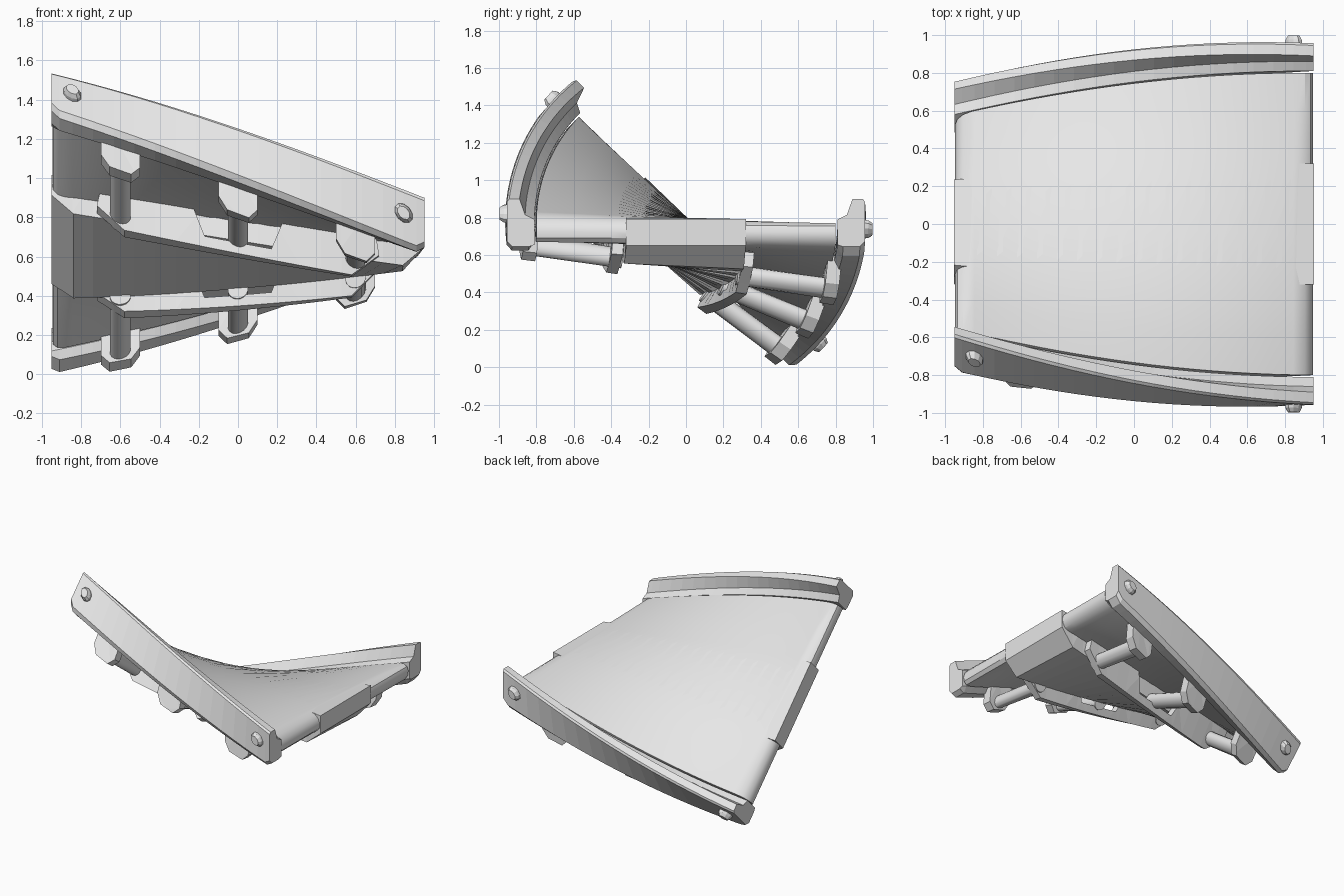
import bpy, bmesh, math
from mathutils import Matrix, Vector

if "Cube" in bpy.data.objects:
    bpy.data.objects.remove(bpy.data.objects["Cube"])

L, PIVOT, STEPS = 0.95, 0.78, 18
grey = bpy.data.materials.new("light_grey")
grey.diffuse_color = (0.8, 0.8, 0.8, 1)
grey.use_nodes = True
grey.node_tree.nodes["Principled BSDF"].inputs["Base Color"].default_value = grey.diffuse_color


def finish(bm, name, smooth=False):
    """Slice along the length, twist by 45 degrees and make the object."""
    for i in range(1, STEPS):
        bmesh.ops.bisect_plane(bm, geom=bm.verts[:] + bm.edges[:] + bm.faces[:], dist=1e-5,
                               plane_co=(-L + 2 * L * i / STEPS, 0, 0), plane_no=(1, 0, 0))
    bmesh.ops.recalc_face_normals(bm, faces=bm.faces[:])
    bmesh.ops.triangulate(bm, faces=[f for f in bm.faces if len(f.verts) > 4])
    for v in bm.verts:
        a = -math.radians(45) * (L - v.co.x) / (2 * L)
        v.co = Matrix.Rotation(a, 3, 'X') @ v.co + Vector((0, 0, PIVOT))
    me = bpy.data.meshes.new(name)
    bm.to_mesh(me)
    bm.free()
    me.materials.append(grey)
    ob = bpy.data.objects.new(name, me)
    bpy.context.collection.objects.link(ob)
    if smooth:
        bpy.ops.object.select_all(action='DESELECT')
        ob.select_set(True)
        bpy.context.view_layer.objects.active = ob
        bpy.ops.object.shade_smooth_by_angle(angle=math.radians(32))
    return ob


def loft(rings):
    """Closed skin through equal rings of points, with end caps."""
    bm = bmesh.new()
    vs = [[bm.verts.new(p) for p in r] for r in rings]
    n = len(vs[0])
    for a, b in zip(vs, vs[1:]):
        for i in range(n):
            bm.faces.new((a[i], a[(i + 1) % n], b[(i + 1) % n], b[i]))
    bm.faces.new(vs[0][::-1])
    bm.faces.new(vs[-1])
    return bm


def side_profile(pts, y0, y1):
    """Extrude an x-z outline across y."""
    return loft([[(x, y, z) for x, z in pts] for y in (y0, y1)])


def mirrored(half):
    """Complete an x-z outline given its right half."""
    return half + [(-x, z) for x, z in reversed(half)]


def rod(x, z, stations, sides):
    """Round part along y from (y, radius) stations."""
    return loft([[(x + r * math.cos(2 * math.pi * (i + .5) / sides), y,
                   z + r * math.sin(2 * math.pi * (i + .5) / sides))
                  for i in range(sides)] for y, r in stations])


# road surface with rounded ends
deck = mirrored([(0.86, 0.015), (0.905, 0.005), (0.935, -0.02), (0.947, -0.055),
                 (0.943, -0.09), (0.92, -0.12), (0.88, -0.13)])
ys = [-0.8 + 0.2 * i for i in range(9)]
finish(loft([[(x, y, z) for x, z in deck] for y in ys]), "deck", True)

# central spine with chamfered ends
spine = mirrored([(0.952, 0.012), (0.952, -0.13), (0.84, -0.24)])
finish(side_profile(spine, -0.32, 0.32), "spine")

# side wall section (y, z)
wall = [(0.957, 0.105), (0.945, 0.12), (0.89, 0.12), (0.86, 0.035), (0.81, 0.01),
        (0.81, -0.125), (0.84, -0.17), (0.93, -0.17), (0.957, -0.14)]
# bracket plate with a notch above its middle
plate = mirrored([(0.17, -0.275), (0.24, -0.09), (0.7, -0.09), (0.72, -0.21), (0.58, -0.335)])
# flange outline
flange = mirrored([(0.1, -0.1), (0.1, -0.25), (0.055, -0.31)])

for s, side in ((-1, "front"), (1, "back")):
    rings = [[(x, s * y, z + (lift if z < -0.13 else 0)) for y, z in wall]
             for x, lift in ((-L, 0.035), (-0.91, 0), (0.91, 0), (L, 0.035))]
    finish(loft(rings), side + "_wall")
    finish(side_profile(plate, s * 0.32, s * 0.38), side + "_bracket_plate")
    for i, x in enumerate((-0.6, 0, 0.6)):
        tag = "_%d" % (i + 1)
        finish(rod(x, -0.245, [(s * 0.31, 0.053), (s * 0.8, 0.053)], 16), side + "_strut" + tag, True)
        finish(side_profile([(x + px, z) for px, z in flange], s * 0.775, s * 0.85),
               side + "_flange" + tag)
    for i, x in enumerate((-0.845, 0.845)):
        finish(rod(x, 0, [(s * 0.94, 0.05), (s * 0.975, 0.045), (s * 0.998, 0.032)], 10),
               side + "_bolt_%d" % (i + 1))
